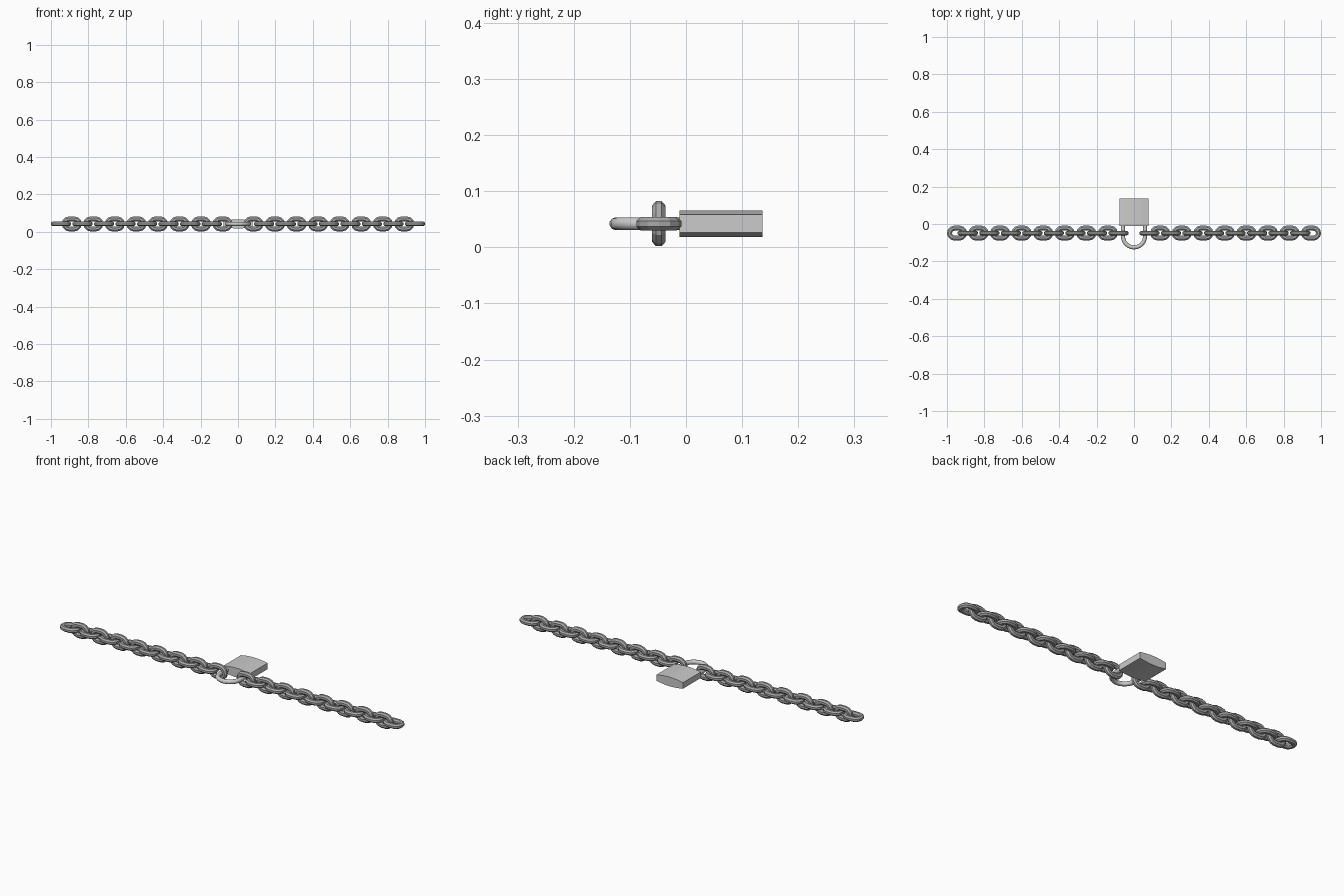
import bpy, bmesh, math
from mathutils import Vector

if "Cube" in bpy.data.objects:
    bpy.data.objects.remove(bpy.data.objects["Cube"])

ZC = 0.042      # height of the centre plane
YC = -0.0485    # chain line


def grey(name, v):
    m = bpy.data.materials.new(name)
    m.diffuse_color = (v, v, v, 1)
    m.use_nodes = True
    m.node_tree.nodes["Principled BSDF"].inputs["Base Color"].default_value = m.diffuse_color
    return m


def make_object(name, bm, mat):
    bmesh.ops.recalc_face_normals(bm, faces=bm.faces)
    me = bpy.data.meshes.new(name)
    bm.to_mesh(me)
    bm.free()
    me.materials.append(mat)
    ob = bpy.data.objects.new(name, me)
    bpy.context.collection.objects.link(ob)
    return ob


def smooth(ob, angle):
    bpy.ops.object.select_all(action='DESELECT')
    ob.select_set(True)
    bpy.context.view_layer.objects.active = ob
    bpy.ops.object.shade_smooth_by_angle(angle=math.radians(angle))


def sweep(name, path, ru, rv, sides, closed, mat):
    """Wire along a path in the xy plane; ru across it, rv along z."""
    bm = bmesh.new()
    rings = []
    n = len(path)
    for i, p in enumerate(path):
        a = path[(i - 1) % n] if closed else path[max(i - 1, 0)]
        b = path[(i + 1) % n] if closed else path[min(i + 1, n - 1)]
        t = (b - a).normalized()
        side = Vector((t.y, -t.x, 0))
        rings.append([bm.verts.new(p + ru * math.cos(k) * side + Vector((0, 0, rv * math.sin(k))))
                      for k in (2 * math.pi * (j + 0.5) / sides for j in range(sides))])
    for i in range(n if closed else n - 1):
        r, s = rings[i], rings[(i + 1) % n]
        for j in range(sides):
            k = (j + 1) % sides
            bm.faces.new((r[j], r[k], s[k], s[j]))
    if not closed:
        bm.faces.new(rings[0])
        bm.faces.new(rings[-1])
    return make_object(name, bm, mat)


chain_grey, lock_grey = grey("dark_steel", 0.4), grey("steel", 0.55)

# chain links: faceted, alternate flat and upright, mirrored about the lock
R, HALF, SEG = 0.0265, 0.0135, 6
link_path = []
for sx, start in ((1, -90), (-1, 90)):
    for i in range(SEG + 1):
        a = math.radians(start + 180 * i / SEG)
        link_path.append(Vector((sx * HALF + R * math.cos(a), R * math.sin(a), 0)))
link = sweep("chain_link", link_path, 0.0148, 0.0132, 8, True, chain_grey)
first = True
for side in (-1, 1):
    for i in range(16):
        ob = link if first else bpy.data.objects.new("chain_link", link.data)
        if not first:
            bpy.context.collection.objects.link(ob)
        first = False
        ob.location = (side * (0.9465 - 0.0576 * i), YC, ZC)
        ob.rotation_euler.x = math.pi / 2 * (i % 2)

# padlock shackle
path = [Vector((-0.059, 0.0, 0))]
for i in range(13):
    a = math.pi + math.pi * i / 12
    path.append(Vector((0.059 * math.cos(a), -0.066 + 0.059 * math.sin(a), 0)))
path.append(Vector((0.059, 0.0, 0)))
shackle = sweep("padlock_shackle", path, 0.0115, 0.0115, 10, False, lock_grey)
shackle.location.z = ZC
smooth(shackle, 50)

# padlock body: bowed cross-section extruded along y
xs = [-0.078, -0.05, -0.018, 0.018, 0.05, 0.078]
hs = [0.016, 0.0208, 0.024, 0.024, 0.0208, 0.016]
profile = [(x, -h) for x, h in zip(xs, hs)] + [(x, h) for x, h in zip(xs[::-1], hs)]
bm = bmesh.new()
face = bm.faces.new([bm.verts.new((x, -0.012, ZC + z)) for x, z in profile])
ext = bmesh.ops.extrude_face_region(bm, geom=[face])
bmesh.ops.translate(bm, vec=(0, 0.148, 0),
                    verts=[v for v in ext["geom"] if isinstance(v, bmesh.types.BMVert)])
body = make_object("padlock_body", bm, lock_grey)
smooth(body, 30)
